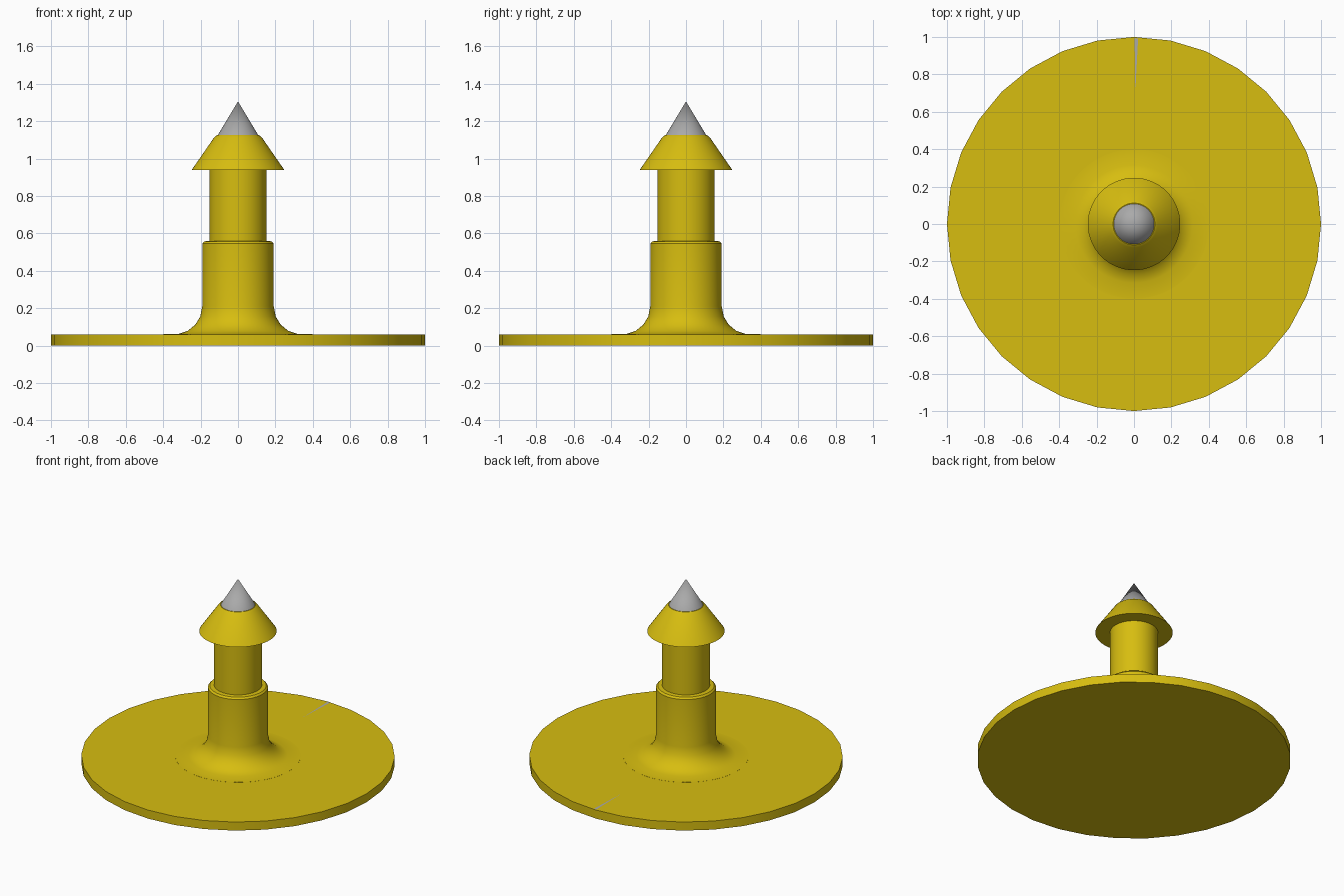
import bpy, bmesh, math

if "Cube" in bpy.data.objects:
    bpy.data.objects.remove(bpy.data.objects["Cube"])


def material(name, color):
    m = bpy.data.materials.new(name)
    m.diffuse_color = (*color, 1.0)
    m.use_nodes = True
    m.node_tree.nodes["Principled BSDF"].inputs["Base Color"].default_value = m.diffuse_color
    return m


yellow = material("yellow plastic", (0.68, 0.51, 0.005))
grey = material("grey metal", (0.40, 0.40, 0.40))


def lathe(name, profile, mat, sides=32):
    """Spin an (r, z) profile, listed from bottom to top, about the z axis."""
    bm = bmesh.new()
    rings = []
    for r, z in profile:
        if r == 0:
            rings.append([bm.verts.new((0, 0, z))] * sides)
        else:
            rings.append([bm.verts.new((r * math.cos(2 * math.pi * i / sides),
                                        r * math.sin(2 * math.pi * i / sides), z))
                          for i in range(sides)])
    for low, high in zip(rings, rings[1:]):
        for i in range(sides):
            j = (i + 1) % sides
            corners = list(dict.fromkeys((low[i], low[j], high[j], high[i])))
            bm.faces.new(corners)
    bmesh.ops.recalc_face_normals(bm, faces=bm.faces)
    return finish(name, bm, mat)


def finish(name, bm, mat):
    mesh = bpy.data.meshes.new(name)
    bm.to_mesh(mesh)
    bm.free()
    mesh.materials.append(mat)
    obj = bpy.data.objects.new(name, mesh)
    bpy.context.collection.objects.link(obj)
    bpy.ops.object.select_all(action='DESELECT')
    obj.select_set(True)
    bpy.context.view_layer.objects.active = obj
    bpy.ops.object.shade_smooth_by_angle(angle=math.radians(30))
    return obj


# Flat round base
lathe("base_disc", [(0, 0), (1, 0), (1, 0.06), (0, 0.06)], yellow)

# Flared, stepped stem with barbed head
lathe("stem", [(0, 0.055), (0.40, 0.055), (0.40, 0.0605), (0.315, 0.063),
               (0.27, 0.078), (0.228, 0.112), (0.202, 0.155), (0.191, 0.21),
               (0.191, 0.545), (0.18, 0.557), (0.153, 0.56), (0.153, 0.94),
               (0.247, 0.94), (0.126, 1.115), (0.112, 1.125), (0, 1.125)],
      yellow, 64)

# Pointed metal tip
lathe("tip", [(0, 1.12), (0.111, 1.12), (0, 1.305)], grey, 64)

# Thin tapered mark near the back rim
bm = bmesh.new()
bm.faces.new([bm.verts.new(p) for p in
              ((0.007, 0.71, 0.0615), (0.022, 0.99, 0.0615), (0.003, 0.995, 0.0615))])
finish("rim_mark", bm, grey)
